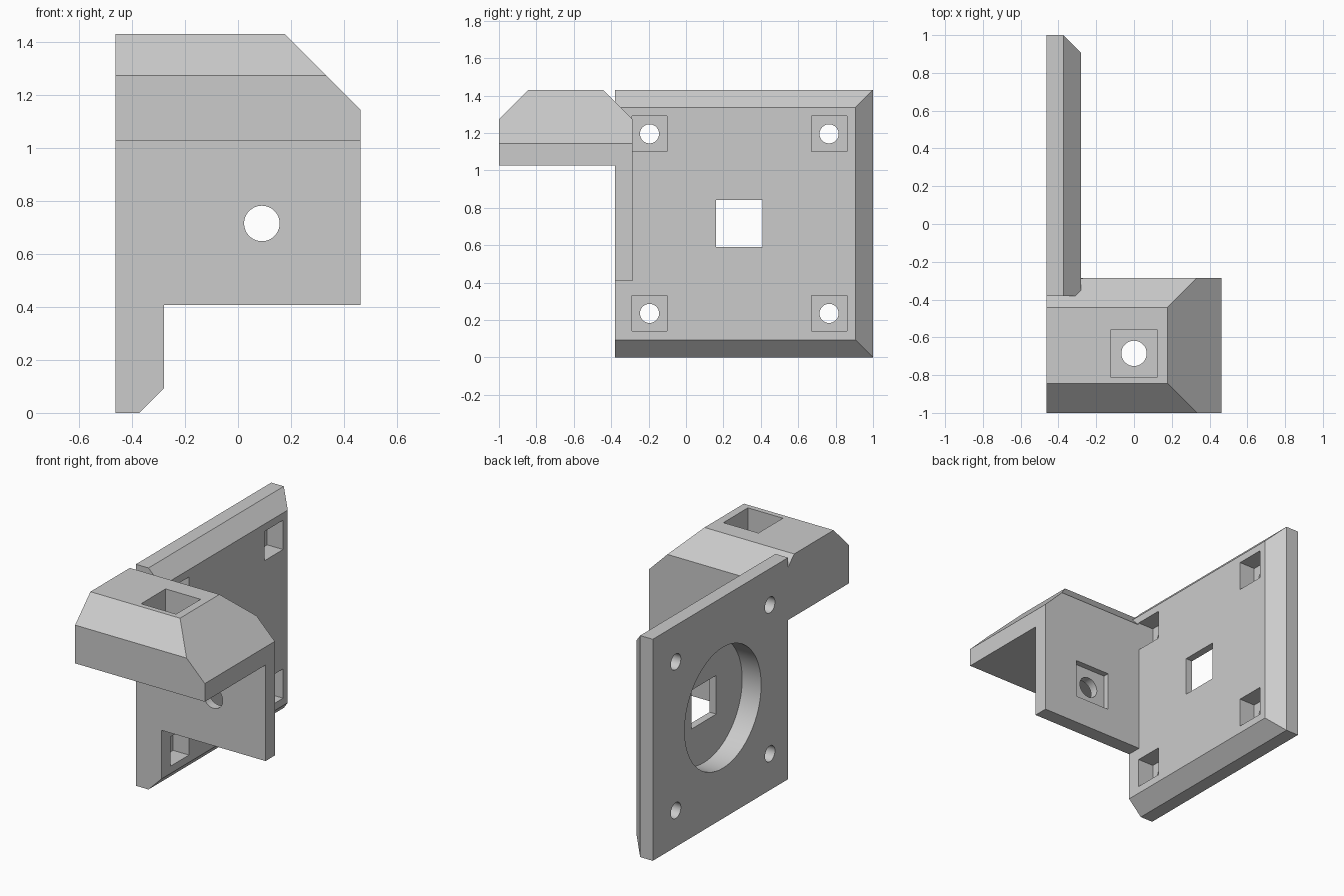
import bpy, bmesh
from math import radians
from itertools import product
from mathutils import Matrix, Vector

if "Cube" in bpy.data.objects:
    bpy.data.objects.remove(bpy.data.objects["Cube"])

grey = bpy.data.materials.new("plain grey")
grey.use_nodes = True
grey.diffuse_color = (0.6, 0.6, 0.6, 1)
grey.node_tree.nodes["Principled BSDF"].inputs["Base Color"].default_value = (0.6, 0.6, 0.6, 1)

LEFT, RIGHT = -0.463, 0.463
WALL_BACK, WALL_FRONT = -0.286, -0.38
PLATE_FACE, TOP = -0.28, 1.43
MID_Y, MID_Z = 0.285, 0.715


def add_object(name, bm):
    mesh = bpy.data.meshes.new(name)
    bm.to_mesh(mesh)
    bm.free()
    mesh.materials.append(grey)
    obj = bpy.data.objects.new(name, mesh)
    bpy.context.collection.objects.link(obj)
    return obj


def hull(name, points):
    """Convex solid with flat faces merged."""
    bm = bmesh.new()
    for p in points:
        bm.verts.new(p)
    bmesh.ops.convex_hull(bm, input=bm.verts)
    bmesh.ops.dissolve_limit(bm, angle_limit=radians(1), verts=bm.verts, edges=bm.edges)
    bmesh.ops.recalc_face_normals(bm, faces=bm.faces)
    return add_object(name, bm)


def box(name, xs, ys, zs):
    return hull(name, product(xs, ys, zs))


def square(name, centre, half, axis, span):
    """Square cutter running along one axis."""
    ranges = [(c - half, c + half) for c in centre]
    ranges[axis] = span
    return box(name, *ranges)


def cylinder(name, centre, radius, axis, span):
    """Round cutter running along one axis."""
    bm = bmesh.new()
    bmesh.ops.create_cone(bm, cap_ends=True, segments=64, radius1=radius,
                          radius2=radius, depth=span[1] - span[0])
    centre = Vector(centre)
    centre[axis] = sum(span) / 2
    direction = Vector([float(i == axis) for i in range(3)])
    turn = direction.to_track_quat('Z', 'Y').to_matrix().to_4x4()
    bmesh.ops.transform(bm, matrix=Matrix.Translation(centre) @ turn, verts=bm.verts)
    return add_object(name, bm)


def combine(target, other, operation):
    other.hide_render = True
    mod = target.modifiers.new(other.name, 'BOOLEAN')
    mod.operation, mod.solver, mod.object = operation, 'EXACT', other
    bpy.context.view_layer.objects.active = target
    bpy.ops.object.modifier_apply(modifier=mod.name)
    bpy.data.objects.remove(other)


# Mounting plate, bevelled on its inner face along top, bottom and back
bevel = 0.093
bracket = hull("bracket", [
    *product((LEFT, PLATE_FACE - bevel), (WALL_FRONT, 1), (0, TOP)),
    *product([PLATE_FACE], (WALL_FRONT, 1 - bevel), (bevel, TOP - bevel))])

# Top block with sloped front, back and outer side
slope, side, block_base = 0.156, 0.286, 1.027
block = hull("top_block", [
    *product((LEFT, RIGHT), (-1, WALL_BACK), (block_base, TOP - side)),
    *product((LEFT, RIGHT - side + slope), (-1, WALL_BACK), [TOP - slope]),
    *product((LEFT, RIGHT - side), (-1 + slope, WALL_BACK - slope), [TOP])])
combine(bracket, block, 'UNION')

# Cross wall below the block
wall = box("cross_wall", (LEFT, RIGHT), (WALL_FRONT, WALL_BACK), (0.407, 1.1))
combine(bracket, wall, 'UNION')

# Round recess and square window in the plate
centre = (0, MID_Y, MID_Z)
cutters = [cylinder("round_recess", centre, 0.39, 0, (-0.6, -0.328)),
           square("window", centre, 0.125, 0, (-0.6, -0.2))]

# Four corner screw holes with square pockets
for sy, sz in product((-1, 1), repeat=2):
    spot = (0, MID_Y + sy * 0.48, MID_Z + sz * 0.48)
    cutters.append(square("corner_pocket", spot, 0.0945, 0, (-0.393, -0.27)))
    cutters.append(cylinder("corner_hole", spot, 0.051, 0, (-0.6, -0.35)))

# Wall hole with a shallow pocket on its back
spot = (0.09, 0, MID_Z)
cutters.append(square("wall_pocket", spot, 0.125, 1, (-0.325, -0.2)))
cutters.append(cylinder("wall_hole", spot, 0.067, 1, (-0.5, -0.25)))

# Vertical hole with a deep pocket in the top block
spot = (0, -0.685, 0)
cutters.append(square("block_pocket", spot, 0.125, 2, (1.13, 1.6)))
cutters.append(cylinder("block_hole", spot, 0.067, 2, (0.9, 1.3)))

for cutter in cutters:
    combine(bracket, cutter, 'DIFFERENCE')

bpy.ops.object.select_all(action='DESELECT')
bracket.select_set(True)
bpy.context.view_layer.objects.active = bracket
bpy.ops.object.shade_smooth_by_angle(angle=radians(30))
